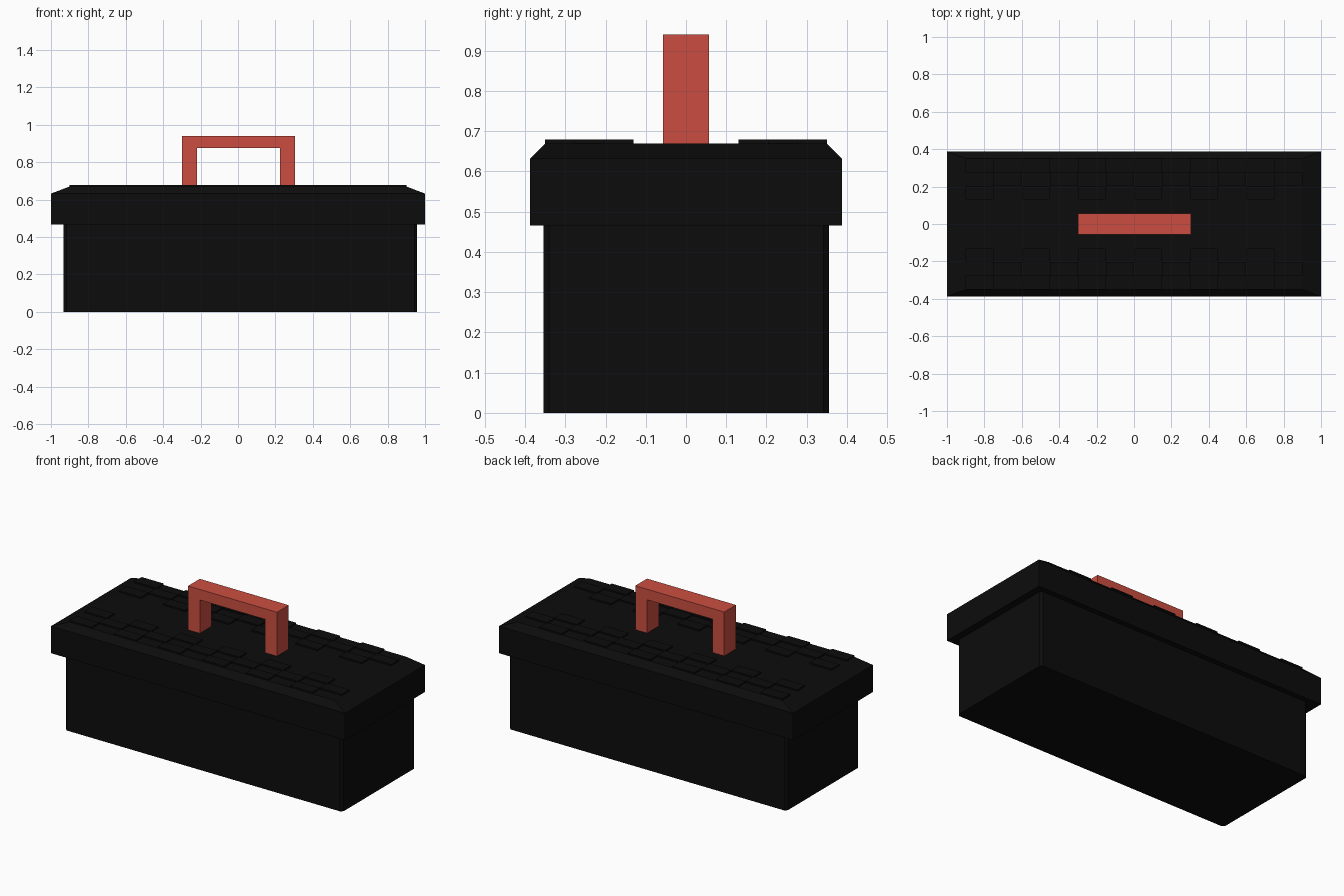
import bpy, bmesh

if "Cube" in bpy.data.objects:
    bpy.data.objects.remove(bpy.data.objects["Cube"])


def material(name, rgb):
    m = bpy.data.materials.new(name)
    m.diffuse_color = (*rgb, 1.0)
    m.use_nodes = True
    m.node_tree.nodes["Principled BSDF"].inputs["Base Color"].default_value = m.diffuse_color
    return m


black = material("black plastic", (0.0037, 0.0037, 0.0037))
red = material("red plastic", (0.60, 0.076, 0.052))


def add_box(bm, x0, x1, y0, y1, z0, z1):
    """Add an axis-aligned box and return its vertices."""
    verts = bmesh.ops.create_cube(bm, size=1)["verts"]
    for v in verts:
        v.co.x = x1 if v.co.x > 0 else x0
        v.co.y = y1 if v.co.y > 0 else y0
        v.co.z = z1 if v.co.z > 0 else z0
    return verts


def finish(bm, name, mat):
    bmesh.ops.recalc_face_normals(bm, faces=bm.faces)
    mesh = bpy.data.meshes.new(name)
    bm.to_mesh(mesh)
    bm.free()
    mesh.materials.append(mat)
    obj = bpy.data.objects.new(name, mesh)
    bpy.context.collection.objects.link(obj)
    return obj


# Box body with narrow chamfers on its upright corners
bm = bmesh.new()
add_box(bm, -0.932, 0.957, -0.354, 0.356, 0, 0.466)
upright = [e for e in bm.edges if abs(e.verts[0].co.z - e.verts[1].co.z) > 0.1]
bmesh.ops.bevel(bm, geom=upright, offset=0.014, segments=1, affect='EDGES')
finish(bm, "box_body", black)

# Overhanging lid: straight rim, then a sloped shoulder up to the flat top
bm = bmesh.new()
add_box(bm, -1, 1, -0.388, 0.388, 0.466, 0.632)
top = [f for f in bm.faces if f.normal.z > 0.9 or f.calc_center_median().z > 0.63]
raised = bmesh.ops.extrude_face_region(bm, geom=top)["geom"]
bmesh.ops.delete(bm, geom=top, context='FACES_ONLY')
for v in (g for g in raised if isinstance(g, bmesh.types.BMVert)):
    v.co.x *= 0.9
    v.co.y *= 0.35 / 0.388
    v.co.z = 0.67
finish(bm, "lid", black)

# Raised checkerboard grip tiles along both long edges of the lid
bm = bmesh.new()
cell_x, cell_y = 0.15, 0.0733
for side in (-1, 1):
    for row in range(3):
        for col in range(row % 2, 12, 2):
            x = -0.9 + col * cell_x
            y = sorted((side * (0.13 + row * cell_y), side * (0.13 + (row + 1) * cell_y)))
            add_box(bm, x, x + cell_x, y[0], y[1], 0.668, 0.679)
finish(bm, "lid_grip_tiles", black)

# Carrying handle: an arch profile extruded through its depth
bm = bmesh.new()
profile = [(-0.30, 0.669), (-0.30, 0.94), (0.305, 0.94), (0.305, 0.669),
           (0.225, 0.669), (0.225, 0.875), (-0.22, 0.875), (-0.22, 0.669)]
face = bm.faces.new([bm.verts.new((x, -0.057, z)) for x, z in profile])
ext = bmesh.ops.extrude_face_region(bm, geom=[face])["geom"]
for v in (g for g in ext if isinstance(g, bmesh.types.BMVert)):
    v.co.y = 0.057
if not face.is_valid or len([f for f in bm.faces if len(f.verts) == 8]) < 2:
    bm.faces.new([v for v in bm.verts if v.co.y < 0])
finish(bm, "handle", red)
